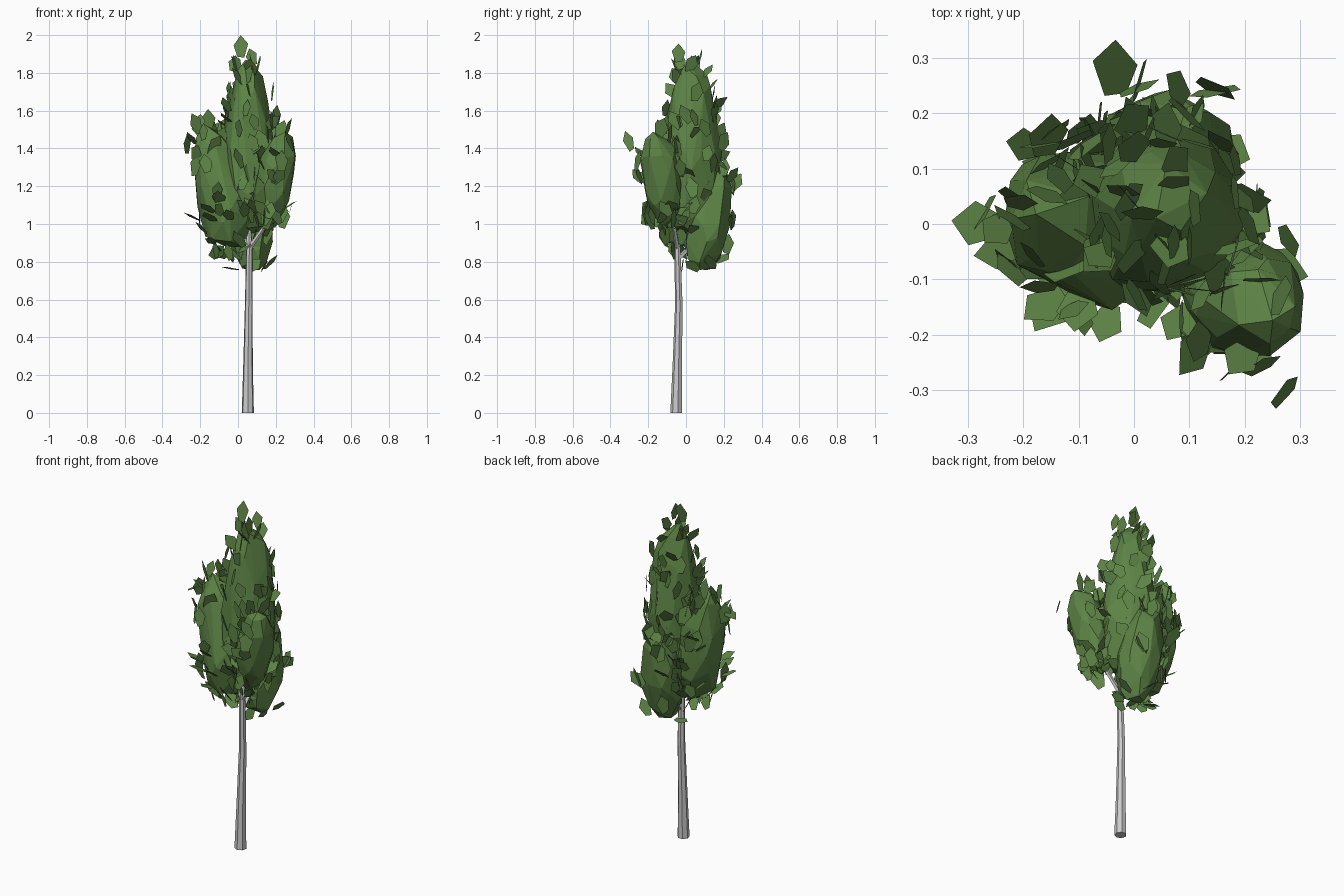
import bpy, bmesh, random
from mathutils import Vector as V

if "Cube" in bpy.data.objects:
    bpy.data.objects.remove(bpy.data.objects["Cube"])

random.seed(5)
green = bpy.data.materials.new("leaf_green")
green.diffuse_color = (0.11, 0.23, 0.06, 1)
green.use_nodes = True
green.node_tree.nodes["Principled BSDF"].inputs["Base Color"].default_value = green.diffuse_color


def finish(bm, name, mat=None):
    me = bpy.data.meshes.new(name)
    bm.to_mesh(me)
    bm.free()
    ob = bpy.data.objects.new(name, me)
    bpy.context.collection.objects.link(ob)
    if mat:
        me.materials.append(mat)
    return ob


def frame(d):
    x = d.cross(V((0, 1, 0.01))).normalized()
    return x, d.cross(x).normalized()


def tube(name, pts, sides):
    """Tapered tube through (x, y, z, radius) points."""
    bm = bmesh.new()
    P = [V(p[:3]) for p in pts]
    unit = bmesh.new()
    bmesh.ops.create_circle(unit, segments=sides, radius=1)
    circle = [v.co.copy() for v in unit.verts]
    unit.free()
    rings = []
    for i, p in enumerate(P):
        d = (P[min(i + 1, len(P) - 1)] - P[max(i - 1, 0)]).normalized()
        if i == 0 and p.z == 0:
            d = V((0, 0, 1))
        x, y = frame(d)
        rings.append([bm.verts.new(p + (x * c.x + y * c.y) * pts[i][3]) for c in circle])
    for a, b in zip(rings, rings[1:]):
        for j in range(sides):
            k = (j + 1) % sides
            bm.faces.new((a[j], a[k], b[k], b[j]))
    bm.faces.new(rings[0])
    bm.faces.new(rings[-1])
    bmesh.ops.recalc_face_normals(bm, faces=bm.faces)
    finish(bm, name)


# Trunk and branches reaching into each foliage clump
tube("trunk", [(.052, -.05, 0, .033), (.053, -.045, .25, .026), (.057, -.037, .57, .021),
               (.06, -.045, .88, .017), (.05, 0, 1.1, .01)], 7)
tube("right_branch", [(.06, -.045, .87, .014), (.13, -.06, .97, .011), (.2, -.11, 1.12, .006)], 5)
tube("left_branch", [(.06, -.045, .87, .014), (.01, -.04, .95, .011), (-.08, 0, 1.1, .006)], 5)
tube("back_branch", [(.06, -.04, .82, .014), (.055, .04, .89, .011), (.05, .12, 1.0, .006)], 5)

# Foliage clumps: name, bottom, top, max radius, top taper, leaf count
clumps = [
    ("crown_centre", (.055, .025, .92), (.055, .035, 1.88), .145, .25, 85),
    ("crown_left", (-.02, -.02, .86), (-.17, .03, 1.53), .14, .2, 52),
    ("crown_right", (.14, -.09, .98), (.25, -.165, 1.49), .1, 0, 45),
    ("crown_back", (.08, .07, .75), (.045, .18, 1.31), .115, .1, 36),
]


def on_clump(u, a, b, r, taper):
    """Map a unit sphere point onto a blunt tapered egg along a-b, with outward direction."""
    d = (b - a).normalized()
    x, y = frame(d)
    rim = max(.05, 1 - u.z * u.z) ** .5
    out = x * u.x + y * u.y
    p = (a + b) / 2 + (b - a) * u.z / 2 + out * (r * (1 - taper * u.z) * rim ** -.2)
    return p, (out + d * u.z * .6).normalized()


outline = [(-.2, -.5), (.24, -.45), (.46, .05), (.02, .5), (-.44, .12)]
leaves = bmesh.new()


def leaf(c, tip, normal, w=.07, h=.1, check=True):
    tip = V(tip).normalized()
    side = tip.cross(V(normal)).normalized()
    co = [V(c) + side * (px * w) + tip * (py * h) for px, py in outline]
    if check and any(abs(p.x) > .325 or abs(p.y) > .325 or not .74 < p.z < 1.93 for p in co):
        return
    leaves.faces.new([leaves.verts.new(p) for p in co])


def rand_vec():
    return V([random.gauss(0, 1) for _ in range(3)]).normalized()


for name, a, b, r, taper, count in clumps:
    a, b = V(a), V(b)
    # Faceted core: hull of jittered sphere points, giving large irregular faces
    bm = bmesh.new()
    bmesh.ops.create_icosphere(bm, subdivisions=2, radius=1)
    for v in bm.verts:
        u = (v.co + rand_vec() * .22).normalized()
        v.co = on_clump(u, a, b, r * random.uniform(.92, 1.1), taper)[0]
    hull = bmesh.ops.convex_hull(bm, input=bm.verts[:])
    bmesh.ops.delete(bm, geom=[v for v in bm.verts if all(v.co != w.co for w in hull["geom"]
                     if isinstance(w, bmesh.types.BMVert))], context='VERTS')
    core = bmesh.new()
    for v in bm.verts:
        core.verts.new(v.co)
    bm.free()
    bmesh.ops.convex_hull(core, input=core.verts[:])
    bmesh.ops.delete(core, geom=[v for v in core.verts if not v.link_faces], context='VERTS')
    bmesh.ops.recalc_face_normals(core, faces=core.faces[:])
    finish(core, name, green)
    # Loose leaves around this clump, tips pointing up and out
    for _ in range(count):
        p, n = on_clump(rand_vec(), a, b, r, taper)
        s = random.uniform(.85, 1.15)
        leaf(p + n * random.uniform(.005, .035), V((0, 0, .9)) + n * .4 + rand_vec() * .6,
             n + rand_vec() * .7, .078 * s, .105 * s)

# Stray outer leaves that set the silhouette
leaf((.016, .02, 1.94), (0, .2, 1), (0, 1, 0), .085, .122, False)
leaf((.1, -.04, 1.905), (-.1, 0, 1), (1, 0, .1), .08, .1, False)
leaf((-.02, .06, 1.85), (.2, .2, 1), (.3, 1, 0), .07, .09)
leaf((-.285, 0, 1.42), (-1, .1, -.5), (-.4, 0, 1), .09, .1, False)
leaf((-.245, -.05, 1.04), (-1, -.2, .5), (-.4, 0, 1), .07, .1)
leaf((-.205, .04, 1.54), (.2, .3, 1), (.2, 1, 0), .07, .09)
leaf((-.035, .282, 1.11), (0, 1, .8), (0, -.8, 1), .09, .13, False)
leaf((.27, -.305, 1.44), (-.45, -.35, 1), (.6, -.5, .6), .065, .12, False)
leaf((.28, -.03, 1.3), (.4, -.2, 1), (1, .3, -.2), .07, .1, False)
leaf((-.05, -.18, 1.05), (-.2, -.6, .5), (0, .6, 1), .07, .09)
leaf((-.04, .1, .765), (-1, .2, .15), (0, .2, 1), .06, .1, False)
# Leaves filling the front between the left and right clumps
for i in range(16):
    leaf((random.uniform(.03, .2), random.uniform(-.17, -.08), 1.03 + .025 * i),
         V((0, -.3, 1)) + rand_vec() * .5, V((.2, -1, 0)) + rand_vec() * .7, .08, .11)
finish(leaves, "leaves", green)
